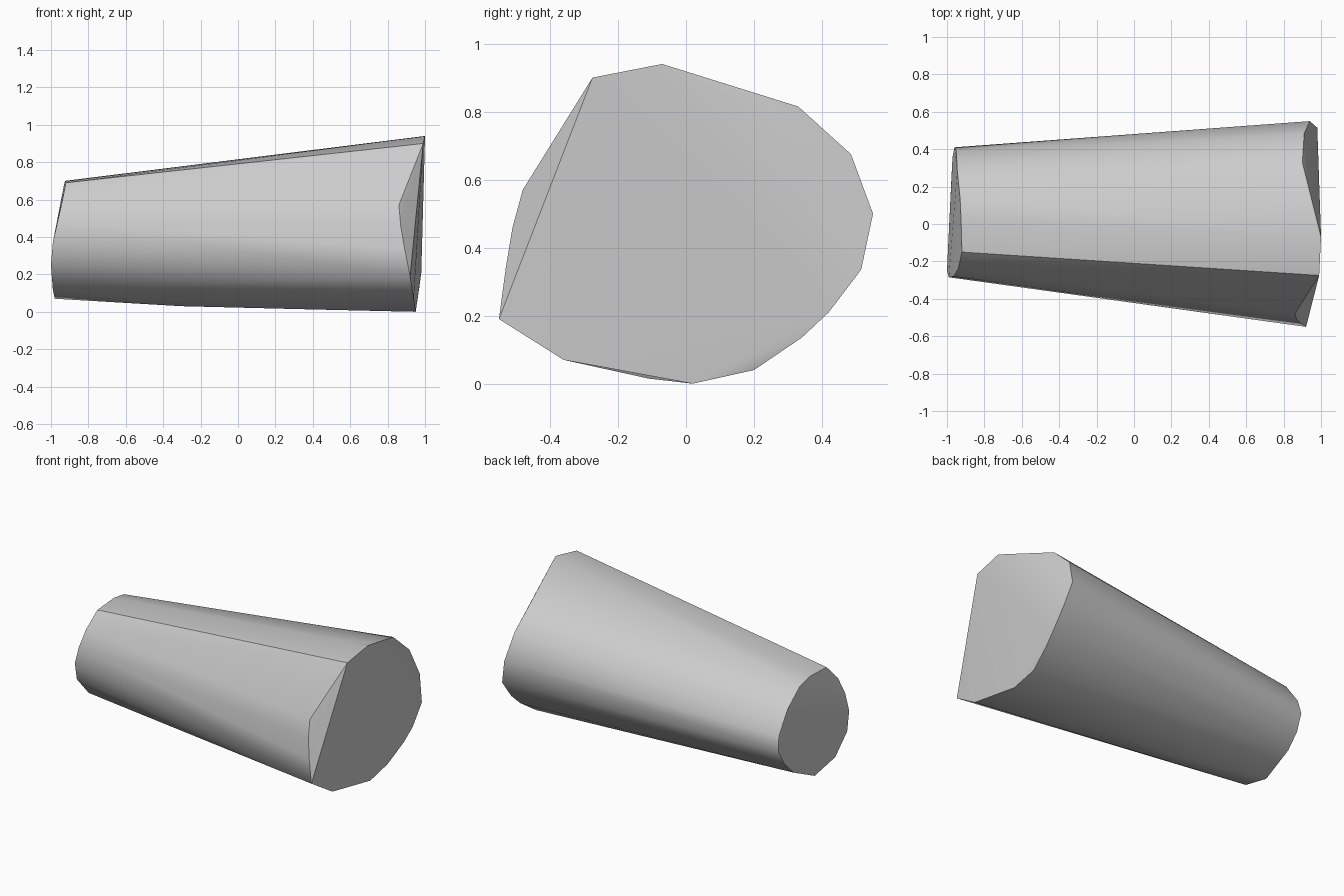
import bpy
import bmesh
import math

# Remove the default cube
default_cube = bpy.data.objects.get("Cube")
if default_cube:
    bpy.data.objects.remove(default_cube, do_unlink=True)


def make_material(name, colour):
    """Create a plain single-colour material."""
    material = bpy.data.materials.new(name)
    material.use_nodes = True
    material.diffuse_color = colour
    shader = next(node for node in material.node_tree.nodes
                  if node.type == 'BSDF_PRINCIPLED')
    shader.inputs["Base Color"].default_value = colour
    return material


def make_hull(name, outlines, material, crease_angle):
    """Skin a set of cross-section outlines with one tight convex surface."""
    mesh = bpy.data.meshes.new(name)
    surface = bmesh.new()
    for outline in outlines:
        for point in outline:
            surface.verts.new(point)
    result = bmesh.ops.convex_hull(surface, input=surface.verts[:])
    unused = {item for item in result["geom_interior"] + result["geom_unused"]
              if isinstance(item, bmesh.types.BMVert)}
    bmesh.ops.delete(surface, geom=list(unused), context='VERTS')
    bmesh.ops.recalc_face_normals(surface, faces=surface.faces[:])
    surface.to_mesh(mesh)
    surface.free()
    mesh.materials.append(material)

    part = bpy.data.objects.new(name, mesh)
    bpy.context.collection.objects.link(part)
    bpy.ops.object.select_all(action='DESELECT')
    part.select_set(True)
    bpy.context.view_layer.objects.active = part
    bpy.ops.object.shade_smooth_by_angle(angle=math.radians(crease_angle))
    return part


# Narrow end outline, running from the top down the front and up the back
narrow_end = [
    (-.92, -.15, .69), (-.94, -.24, .59), (-.965, -.28, .48),
    (-.99, -.285, .37), (-1, -.25, .25), (-.99, -.14, .12),
    (-.98, .06, .07), (-.975, .27, .17), (-.97, .36, .26),
    (-.96, .41, .36), (-.95, .39, .45), (-.945, .29, .59),
    (-.93, .14, .68), (-.925, .03, .7),
]

# Wide chipped end outline, in the same order
wide_end = [
    (1, -.07, .94), (.99, -.275, .9), (.86, -.48, .57),
    (.87, -.51, .46), (.89, -.53, .34), (.92, -.55, .19),
    (.94, -.36, .07), (.95, .02, 0), (.95, .2, .04),
    (.97, .34, .135), (.98, .42, .21), (.98, .515, .335),
    (.94, .55, .5), (.91, .485, .675), (.9, .33, .815),
]

# Slight swelling along the underside
belly = [(-.3, -.04, .03), (.3, -.11, .015)]

grey = make_material("plain_grey", (.6, .6, .6, 1))
make_hull("tapered_log", [narrow_end, belly, wide_end], grey, 30)
